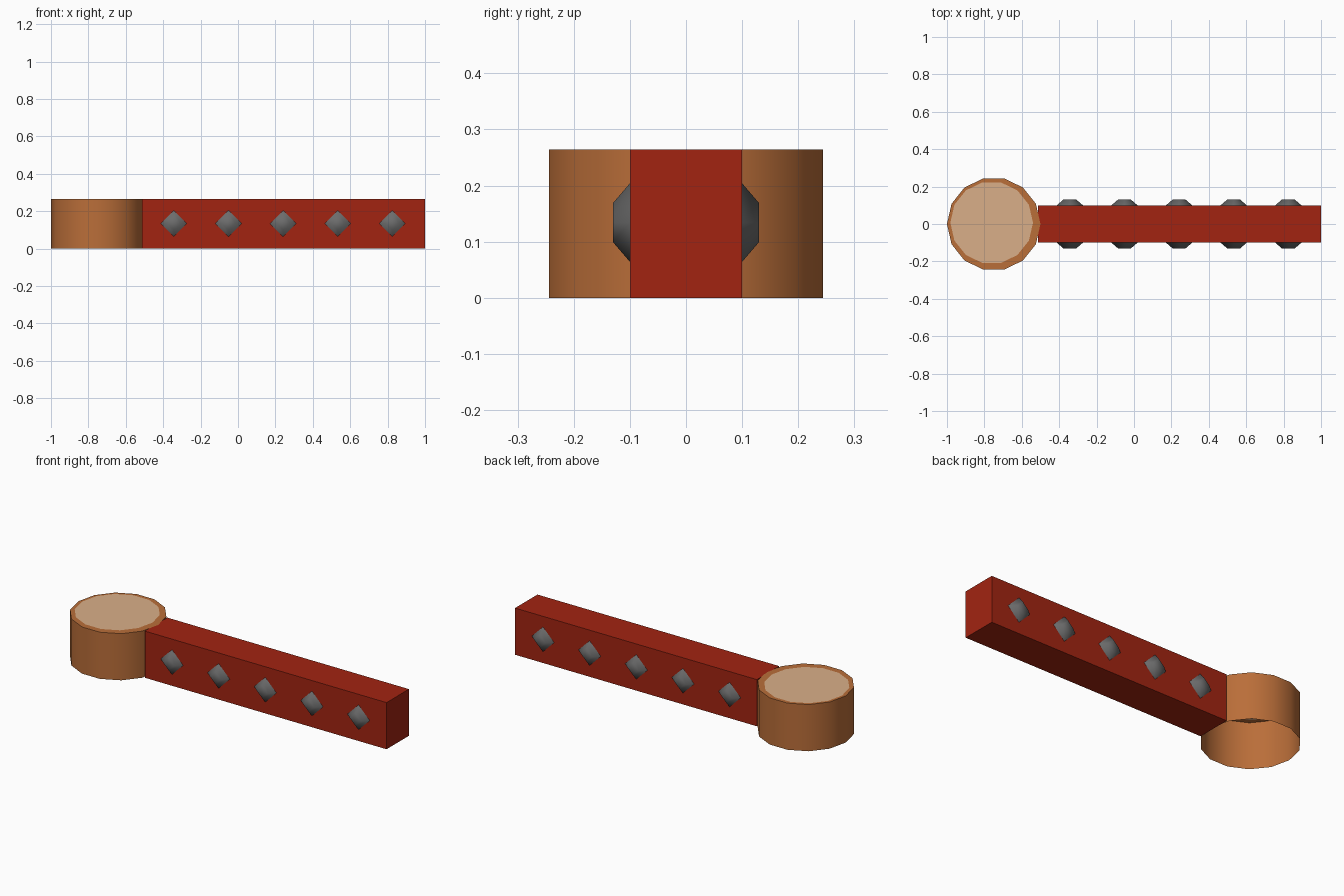
import bpy, bmesh, math
from mathutils import Matrix, Vector

if "Cube" in bpy.data.objects:
    bpy.data.objects.remove(bpy.data.objects["Cube"])

H = 0.264  # common height


def material(name, r, g, b):
    lin = [((c / 255 + 0.055) / 1.055) ** 2.4 for c in (r, g, b)]
    m = bpy.data.materials.new(name)
    m.diffuse_color = (*lin, 1)
    m.use_nodes = True
    m.node_tree.nodes["Principled BSDF"].inputs["Base Color"].default_value = m.diffuse_color
    return m


RED = material("red_paint", 162, 36, 17)
BARK = material("brown_bark", 186, 110, 57)
WOOD = material("pale_cut_wood", 218, 175, 136)
IRON = material("dark_iron", 108, 108, 108)


def finish(name, bm, mats, smooth=None):
    me = bpy.data.meshes.new(name)
    bm.to_mesh(me)
    bm.free()
    for m in mats:
        me.materials.append(m)
    ob = bpy.data.objects.new(name, me)
    bpy.context.collection.objects.link(ob)
    if smooth:
        bpy.ops.object.select_all(action='DESELECT')
        ob.select_set(True)
        bpy.context.view_layer.objects.active = ob
        bpy.ops.object.shade_smooth_by_angle(angle=smooth)
    return ob


# Round post: 14-sided, open underneath, with a pale inset top
bm = bmesh.new()
bmesh.ops.create_cone(bm, cap_ends=True, segments=14, radius1=0.25, radius2=0.25, depth=H,
                      matrix=Matrix.Translation((-0.75, 0, H / 2)) @ Matrix.Rotation(math.pi / 2, 4, 'Z'))
bm.normal_update()
bottom = [f for f in bm.faces if f.normal.z < -0.9]
bmesh.ops.delete(bm, geom=bottom, context='FACES_ONLY')
top = [f for f in bm.faces if f.normal.z > 0.9]
bmesh.ops.inset_region(bm, faces=top, thickness=0.029)
top[0].material_index = 1
bmesh.ops.translate(bm, verts=top[0].verts[:], vec=Vector((-0.011, 0.007, 0)))
finish("round_post", bm, [BARK, WOOD], math.radians(40))

# Long beam
bm = bmesh.new()
x0, x1 = -0.513, 1.0
bmesh.ops.create_cube(bm, size=1, matrix=Matrix.Translation(((x0 + x1) / 2, 0, H / 2))
                      @ Matrix.Diagonal((x1 - x0, 0.2, H, 1)))
finish("beam", bm, [RED])

# Diamond studs along both sides of the beam
for i in range(5):
    for side, label in ((-1, "front"), (1, "back")):
        bm = bmesh.new()
        bmesh.ops.create_cone(
            bm, cap_ends=True, segments=4, radius1=0.07, radius2=0.035, depth=0.03,
            matrix=Matrix.Translation((-0.343 + 0.292 * i, side * 0.115, H / 2 + 0.002))
            @ Matrix.Rotation(-side * math.pi / 2, 4, 'X'))
        base = [f for f in bm.faces if abs(f.calc_center_median().y) < 0.101]
        bmesh.ops.delete(bm, geom=base, context='FACES_ONLY')
        finish(f"{label}_stud_{i + 1}", bm, [IRON], math.radians(80))
